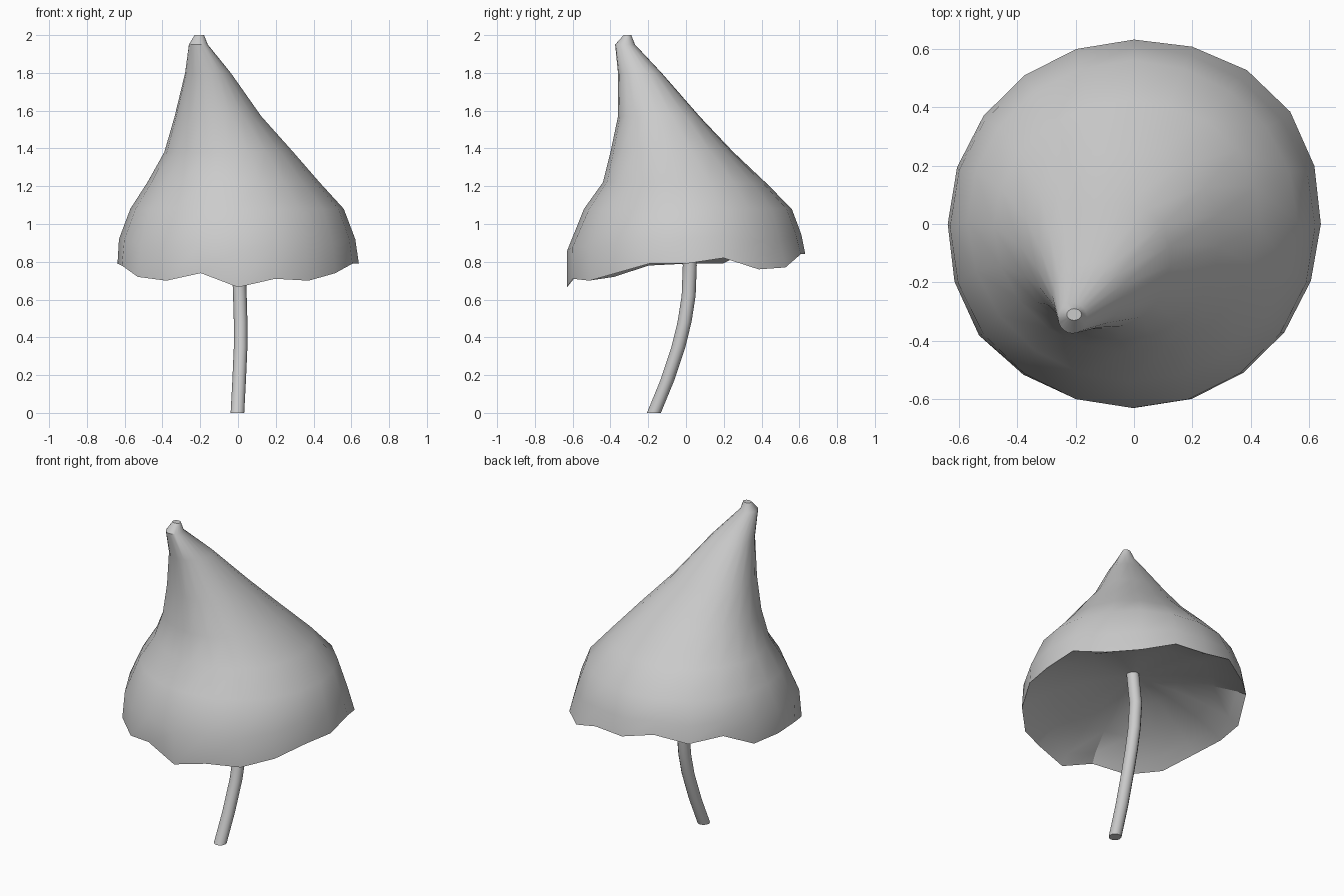
import bpy, bmesh, math

if "Cube" in bpy.data.objects:
    bpy.data.objects.remove(bpy.data.objects["Cube"])


def loft(name, rings, angle):
    """Skin a list of point rings, closing both ends, and shade by angle."""
    bm = bmesh.new()
    loops = [[bm.verts.new(p) for p in ring] for ring in rings]
    for a, b in zip(loops, loops[1:]):
        n = len(a)
        for i in range(n):
            j = (i + 1) % n
            bm.faces.new((a[i], a[j], b[j], b[i]))
    bm.faces.new(loops[0])
    bm.faces.new(loops[-1])
    bmesh.ops.triangulate(bm, faces=[f for f in bm.faces if len(f.verts) > 4])
    bmesh.ops.recalc_face_normals(bm, faces=bm.faces)
    mesh = bpy.data.meshes.new(name)
    bm.to_mesh(mesh)
    bm.free()
    obj = bpy.data.objects.new(name, mesh)
    bpy.context.collection.objects.link(obj)
    bpy.ops.object.select_all(action='DESELECT')
    obj.select_set(True)
    bpy.context.view_layer.objects.active = obj
    bpy.ops.object.shade_smooth_by_angle(angle=math.radians(angle))
    return obj


def bump(a, center, width):
    """Soft lobe around one direction of the cap."""
    return math.exp(-((a - math.radians(center)) / width) ** 2)


# Cap: ragged rim heights, counter-clockwise from +x
rim_z = [.79, .82, .76, .77, .84, .84, .89, .845, .88, .79,
         .79, .78, .72, .70, .74, .665, .71, .70, .74, .79]
N = len(rim_z)
angles = [2 * math.pi * i / N for i in range(N)]

# Underside: shallow hollow rising from the rim to the stem
rings = []
for r, blend in ((.05, 0), (.25, .2), (.45, .5), (.58, .8)):
    rings.append([(r * math.cos(a), r * math.sin(a), .97 * (1 - blend) + z * blend)
                  for a, z in zip(angles, rim_z)])

# Outer skin: z (0 = rim), x min, x max, y min, y max, back-right and front-left lobes
profile = [
    (0, -.637, .637, -.63, .63, .04, .03),
    (.91, -.63, .62, -.63, .61, .01, .01),
    (1.08, -.57, .56, -.54, .56, 0, 0),
    (1.22, -.48, .43, -.44, .42, .04, 0),
    (1.38, -.39, .29, -.40, .25, .08, .02),
    (1.57, -.335, .12, -.36, .07, .13, .03),
    (1.80, -.28, -.04, -.36, -.13, .12, 0),
    (1.95, -.26, -.16, -.375, -.27, 0, 0),
    (2.00, -.23, -.18, -.33, -.29, 0, 0),
]
for z, x0, x1, y0, y1, back, front in profile:
    ring = []
    for i, a in enumerate(angles):
        s = 1 + back * bump(a, 42, .5) + front * bump(a, 215, .35)
        height = z + (rim_z[i] - .77) * .5 * (z < 1) if z else rim_z[i]
        ring.append(((x0 + x1) / 2 + s * (x1 - x0) / 2 * math.cos(a),
                     (y0 + y1) / 2 + s * (y1 - y0) / 2 * math.sin(a), height))
    rings.append(ring)
loft("mushroom_cap", rings, 30)

# Curved stem
path = [(-.003, -.17, 0), (.006, -.10, .17), (.014, -.04, .35), (.014, -.008, .48),
        (.01, .014, .62), (.004, .02, .78), (.018, .01, .98)]
stem = [[(x + .036 * math.cos(t), y + .037 * math.sin(t), z)
         for t in (2 * math.pi * k / 12 for k in range(12))] for x, y, z in path]
loft("mushroom_stem", stem, 40)
